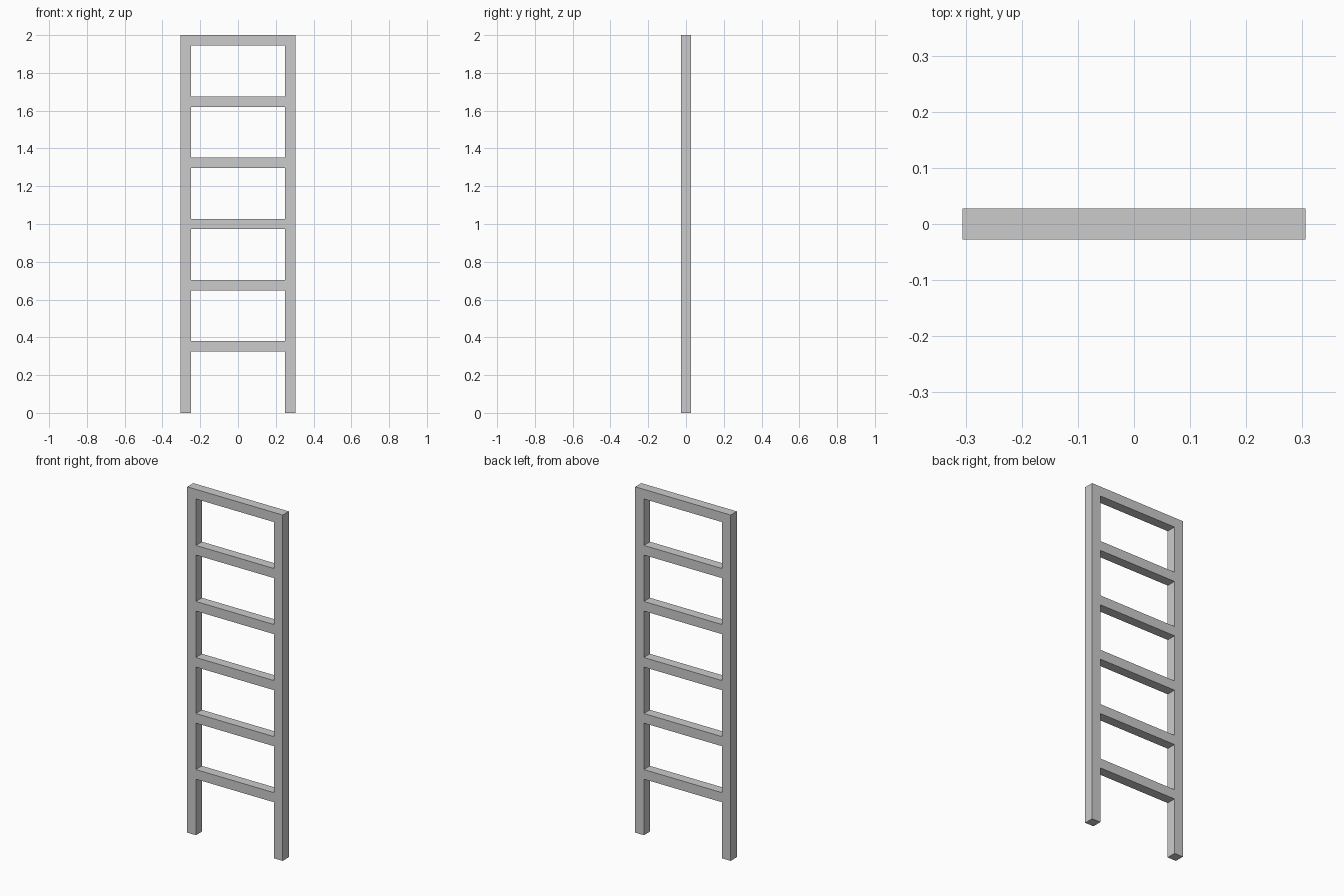
import bpy

if "Cube" in bpy.data.objects:
    bpy.data.objects.remove(bpy.data.objects["Cube"])

T = 2 / 36            # bar thickness
HEIGHT = 2.0
WIDTH = 11 * T        # outer width
RUNGS = 6
STEP = (HEIGHT - T) / RUNGS


def box(name, center, size):
    bpy.ops.mesh.primitive_cube_add(size=1, location=center)
    obj = bpy.context.object
    obj.name = name
    obj.scale = size
    bpy.ops.object.transform_apply(location=False, rotation=False, scale=True)
    return obj


# Side rails
for side, label in ((-1, "left"), (1, "right")):
    box(f"{label}_rail", (side * (WIDTH - T) / 2, 0, HEIGHT / 2), (T, T, HEIGHT))

# Evenly spaced rungs, the last one flush with the rail tops
for i in range(1, RUNGS + 1):
    box(f"rung_{i}", (0, 0, T / 2 + i * STEP), (WIDTH - 2 * T, T, T))
